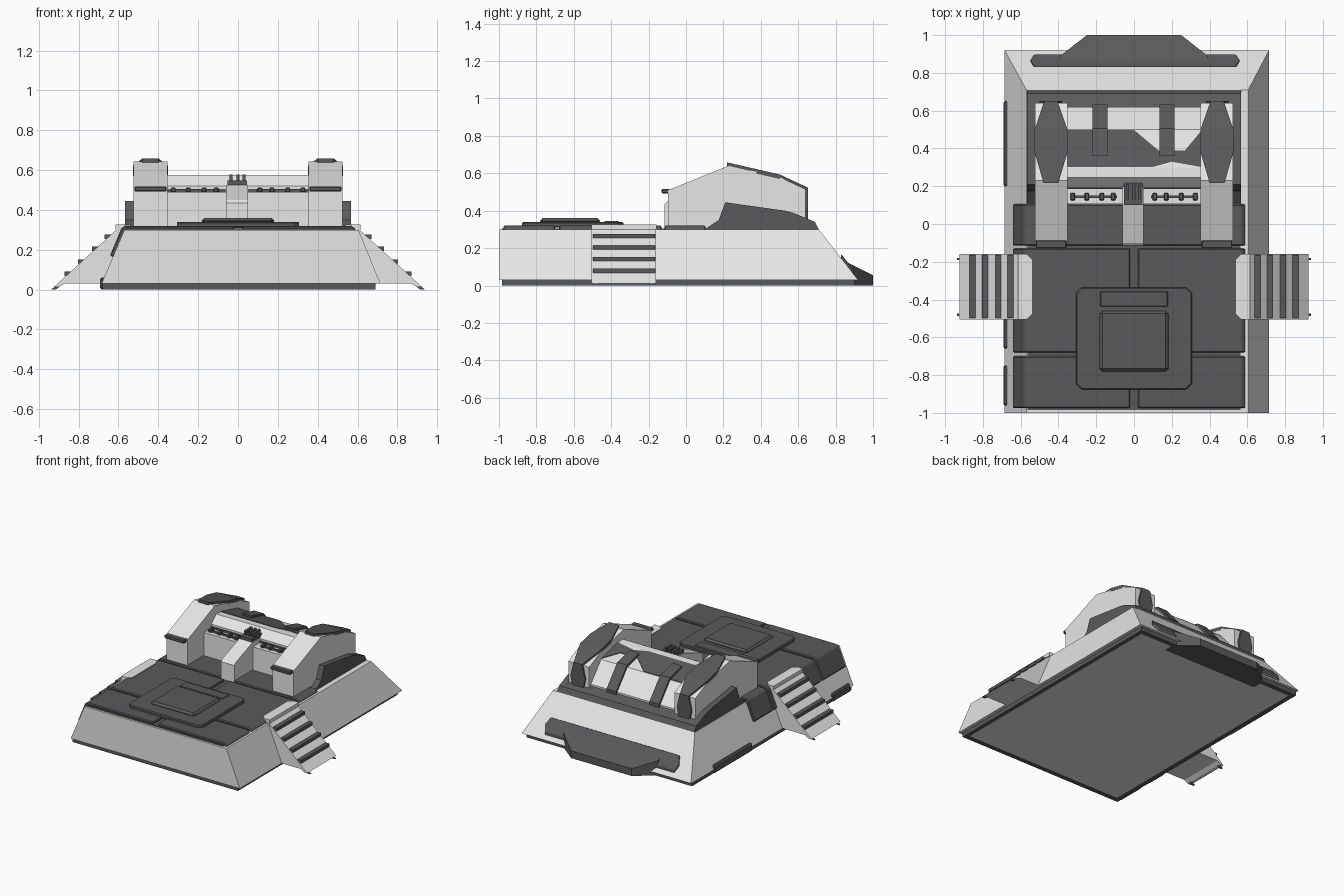
import bpy, bmesh

if "Cube" in bpy.data.objects:
    bpy.data.objects.remove(bpy.data.objects["Cube"])


def material(name, rgb):
    m = bpy.data.materials.new(name)
    m.diffuse_color = (*rgb, 1)
    m.use_nodes = True
    m.node_tree.nodes["Principled BSDF"].inputs["Base Color"].default_value = m.diffuse_color
    return m


LIGHT = material("light_grey", (0.80, 0.80, 0.80))
DARK = material("dark_grey", (0.102, 0.102, 0.108))


def finish(name, bm, mat, bevel=0):
    bmesh.ops.recalc_face_normals(bm, faces=bm.faces)
    me = bpy.data.meshes.new(name)
    bm.to_mesh(me)
    bm.free()
    me.materials.append(mat)
    ob = bpy.data.objects.new(name, me)
    bpy.context.collection.objects.link(ob)
    if bevel:
        mod = ob.modifiers.new("bevel", 'BEVEL')
        mod.width, mod.segments = bevel, 1
    return ob


def prism(name, pts, axis, a, b, mat, bevel=0, lift=None):
    """Extrude a 2D profile along an axis; lift adds a height by y."""
    place = {'x': lambda p, t: (t, p[0], p[1]),
             'y': lambda p, t: (p[0], t, p[1]),
             'z': lambda p, t: (p[0], p[1], t)}[axis]
    bm = bmesh.new()
    rings = [[bm.verts.new(place(p, t)) for p in pts] for t in (a, b)]
    for r in rings:
        bm.faces.new(r)
    n = len(pts)
    for i in range(n):
        j = (i + 1) % n
        bm.faces.new((rings[0][i], rings[0][j], rings[1][j], rings[1][i]))
    if lift:
        for v in bm.verts:
            v.co.z += lift(v.co.y)
    return finish(name, bm, mat, bevel)


def box(name, x, y, z, mat, bevel=0):
    return prism(name, [(x[0], y[0]), (x[1], y[0]), (x[1], y[1]), (x[0], y[1])],
                 'z', z[0], z[1], mat, bevel)


def flip(pts, s):
    return [(s * p[0], p[1]) for p in pts]


def chamfered(x0, x1, y0, y1, c):
    return [(x0 + c, y0), (x1 - c, y0), (x1, y0 + c), (x1, y1 - c),
            (x1 - c, y1), (x0 + c, y1), (x0, y1 - c), (x0, y0 + c)]


# Sloped hull, slightly wider on the right
bm = bmesh.new()
bot = [bm.verts.new(p) for p in [(-.685, -1, .03), (.715, -1, .03), (.715, .92, .03), (-.685, .92, .03)]]
top = [bm.verts.new(p) for p in [(-.57, -1, .30), (.605, -1, .30), (.605, .71, .30), (-.57, .71, .30)]]
bm.faces.new(bot)
bm.faces.new(top)
for i in range(4):
    j = (i + 1) % 4
    bm.faces.new((bot[i], bot[j], top[j], top[i]))
finish("hull", bm, LIGHT)

# Light underside with a dark skirt round the edge
box("underside", (-.655, .665), (-.96, .87), (.004, .031), LIGHT)
for x in ((-.68, -.65), (.66, .69)):
    box("skirt_side", x, (-.985, .90), (0, .031), DARK)
for y in ((-.985, -.955), (.865, .90)):
    box("skirt_end", (-.68, .69), y, (0, .031), DARK)
for y0, y1 in [(.20, .65), (-.66, -.50), (-.96, -.75)]:
    box("skirt_block", (-.692, -.65), (y0, y1), (.0, .06), DARK, .008)

# Deck panels, wrapping over the side edges
panel = [(.02, .29), (.02, .32), (.57, .32), (.586, .307), (.643, .17), (.62, .16), (.56, .29)]
for s in (-1, 1):
    for y0, y1 in [(-.115, .105), (-.68, -.13), (-.975, -.70)]:
        prism("deck_panel", flip(panel, s), 'y', y0, y1, DARK, .006)
box("deck_underlay", (-.565, .565), (-.985, .70), (.295, .306), DARK)

# Raised pad on the deck
prism("pad_base", chamfered(-.307, .307, -.877, -.335, .03), 'z', .31, .34, DARK, .006)
box("pad_centre", (-.182, .182), (-.78, -.46), (.33, .36), DARK, .014)
box("pad_bar", (-.18, .18), (-.437, -.357), (.33, .345), DARK, .004)

# Side stairs
for s in (-1, 1):
    ramp = [(.56, .03), (.56, .305), (.605, .305), (.925, .012), (.90, .012), (.87, .03)]
    prism("stair_ramp", flip(ramp, s), 'y', -.505, -.16, LIGHT)
    land = [(.54, -.475), (.57, -.505), (.615, -.505), (.615, -.158), (.57, -.158), (.54, -.188)]
    prism("stair_landing", flip(land, s), 'z', .30, .327, LIGHT)
    for x, z in [(.655, .266), (.720, .205), (.790, .142), (.858, .08)]:
        xs = sorted((s * (x - .03), s * (x + .014)))
        box("stair_step", xs, (-.497, -.165), (z - .012, z + .01), DARK)
    for y in (-.48, -.185):
        foot = [(.895, .015), (.91, .025), (.937, .0), (.915, .0)]
        prism("stair_foot", flip(foot, s), 'y', y - .006, y + .006, DARK)

# Rear tongue and bar on the back slope
tongue = [(-.39, .80), (.39, .80), (.39, .89), (.25, 1.0), (-.25, 1.0), (-.39, .89)]
ob = prism("rear_tongue", tongue, 'z', 0, 1, DARK)
for v in ob.data.vertices:
    if v.co.z > .5:
        v.co.z = .145 - .5 * (v.co.y - .82)
bar = [(-.55, .865), (-.53, .83), (.54, .83), (.56, .865), (.54, .897), (-.53, .897)]
prism("rear_bar", bar, 'z', -.03, .022, DARK, .004, lift=lambda y: .03 + (.92 - y) * .27 / .21)

# Central body between the towers
body = [(.105, .30), (.105, .49), (.19, .49), (.19, .52), (.245, .575), (.30, .57),
        (.50, .52), (.62, .38), (.62, .30)]
prism("central_body", body, 'x', -.36, .36, LIGHT)
patch = [(-.353, .498), (0, .498), (.13, .39), (.27, .39), (.353, .49), (.353, .302),
         (.2, .33), (.1, .302), (-.353, .302)]
prism("body_patch", patch, 'z', -.004, .004, DARK, lift=lambda y: .57 - .25 * (y - .30))
strap = [(.36, .54), (.36, .573), (.505, .537), (.632, .388), (.632, .33), (.60, .33), (.48, .50)]
for x in (-.18, .175):
    prism("body_strap", strap, 'x', x - .04, x + .04, DARK)
box("shelf_gap", (-.355, .355), (.184, .195), (.488, .505), DARK)

# Equipment on the front shelf
for s in (-1, 1):
    box("shelf_rail", sorted((s * .09, s * .34)), (.137, .15), (.488, .502), DARK)
    for x, w in [(.11, .012), (.17, .012), (.25, .012), (.325, .012)]:
        box("shelf_fitting", (s * x - w, s * x + w), (.125, .165), (.488, .512), DARK, .004)

# Centre console with its instrument cluster
console = [(-.115, .30), (-.115, .435), (-.10, .45), (.10, .525), (.24, .525), (.24, .30)]
prism("centre_console", console, 'x', -.06, .05, LIGHT)
box("instrument_tray", (-.052, .046), (.10, .235), (.52, .548), DARK)
for x in (-.035, 0, .03):
    box("instrument_post", (x - .008, x + .008), (.13, .21), (.54, .578), DARK)

# Towers with caps, front lips and side fins
tower = [(-.095, .30), (-.095, .51), (.23, .642), (.50, .58), (.64, .515), (.64, .30)]
fin = [(.10, .30), (.175, .35), (.21, .445), (.53, .40), (.57, .39), (.69, .34), (.705, .30)]
for s in (-1, 1):
    def span(a, b):
        return sorted((s * a, s * b))
    prism("tower", tower, 'x', *span(.353, .525), LIGHT)
    prism("side_fin", fin, 'x', *span(.52, .567), DARK)
    box("tower_lip", span(.358, .52), (-.13, -.085), (.492, .517), DARK, .005)
    cap_front = [(.40, .22), (.48, .22), (.526, .38), (.526, .50), (.352, .50), (.352, .38)]
    cap_rear = [(.352, .50), (.526, .50), (.475, .65), (.405, .65)]
    prism("tower_cap_front", flip(cap_front, s), 'z', -.01, .014, DARK,
          lift=lambda y: .642 - (y - .23) * .062 / .27)
    prism("tower_cap_rear", flip(cap_rear, s), 'z', -.01, .014, DARK,
          lift=lambda y: .58 - (y - .50) * .065 / .14)
    strip = [(.405, .525), (.475, .525), (.50, .42), (.48, .32), (.40, .32), (.38, .42)]
    prism("tower_back_strip", flip(strip, s), 'y', .63, .652, DARK)

# Dark collar behind the body
prism("rear_collar", [(.60, .30), (.60, .375), (.69, .34), (.71, .30)], 'x', -.567, .567, DARK)
